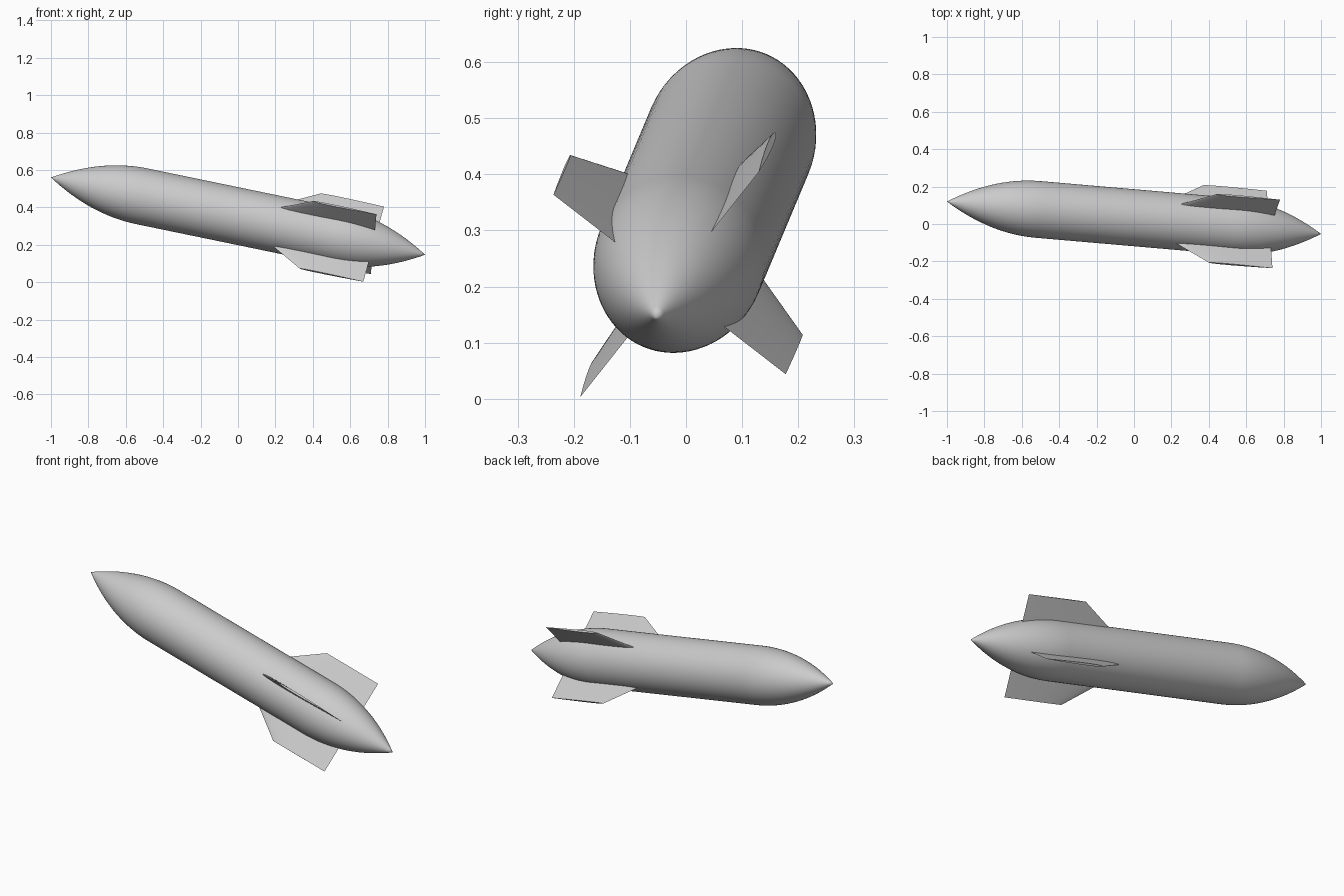
import bpy, bmesh, math
from mathutils import Matrix, Vector

cube = bpy.data.objects.get("Cube")
if cube:
    bpy.data.objects.remove(cube, do_unlink=True)

grey = bpy.data.materials.new("plain grey")
grey.use_nodes = True
colour = (0.6, 0.6, 0.6, 1)
grey.diffuse_color = colour
grey.node_tree.nodes["Principled BSDF"].inputs["Base Color"].default_value = colour

# Tilted frame: local x runs from nose to tail, local y along the first fin
nose, tail = Vector((-1, 0.12, 0.56)), Vector((1, -0.053, 0.147))
axis = (tail - nose).normalized()
length = (tail - nose).length
across = Vector((0.06, -0.79, 0.61))
across = (across - axis * across.dot(axis)).normalized()
frame = Matrix((axis, across, axis.cross(across))).transposed().to_4x4()
frame.translation = nose

RADIUS, TAPER = 0.152, 0.5


def add_object(name, bm, matrix, angle):
    bmesh.ops.recalc_face_normals(bm, faces=bm.faces)
    mesh = bpy.data.meshes.new(name)
    bm.to_mesh(mesh)
    bm.free()
    mesh.materials.append(grey)
    obj = bpy.data.objects.new(name, mesh)
    bpy.context.collection.objects.link(obj)
    obj.matrix_world = matrix
    bpy.ops.object.select_all(action='DESELECT')
    obj.select_set(True)
    bpy.context.view_layer.objects.active = obj
    bpy.ops.object.shade_smooth_by_angle(angle=math.radians(angle))


# Body: spun profile with a curved taper at each end
def taper(t):
    return RADIUS * (1 - (1 - t) ** 2)


steps = 24
ends = [(TAPER * i / steps, taper(i / steps)) for i in range(steps + 1)]
profile = ends + [(length - s, r) for s, r in reversed(ends)]
bm = bmesh.new()
verts = [bm.verts.new((s, r, 0)) for s, r in profile]
edges = [bm.edges.new(pair) for pair in zip(verts, verts[1:])]
bmesh.ops.spin(bm, geom=verts + edges, axis=(1, 0, 0), cent=(0, 0, 0),
               angle=math.tau, steps=72, use_duplicate=False)
bmesh.ops.remove_doubles(bm, verts=bm.verts, dist=0.0001)
add_object("body", bm, frame, 40)


# Fins: swept aerofoil sections, rounded in front and sharp behind
def half_thickness(t):
    return 0.4 * (0.2969 * math.sqrt(t) - 0.126 * t - 0.3516 * t ** 2
                  + 0.2843 * t ** 3 - 0.1036 * t ** 4)


def fin_section(bm, front, rear, height, count=20):
    chord = rear - front
    ts = [(1 - math.cos(math.pi * i / count)) / 2 for i in range(count + 1)]
    outline = [(t, half_thickness(t)) for t in ts]
    outline += [(t, -half_thickness(t)) for t in reversed(ts[1:-1])]
    return [bm.verts.new((front + chord * t, height, chord * 0.08 / 0.4 * 2 * w))
            for t, w in outline]


for i, name in enumerate(("front_upper_fin", "front_lower_fin",
                          "back_lower_fin", "back_upper_fin")):
    bm = bmesh.new()
    root = fin_section(bm, 1.154, 1.768, 0.09)
    tip = fin_section(bm, 1.42, 1.768, 0.262)
    for k in range(len(root)):
        n = (k + 1) % len(root)
        bm.faces.new((root[k], root[n], tip[n], tip[k]))
    bm.faces.new(root)
    bm.faces.new(tip)
    add_object(name, bm, frame @ Matrix.Rotation(i * math.pi / 2, 4, 'X'), 40)
